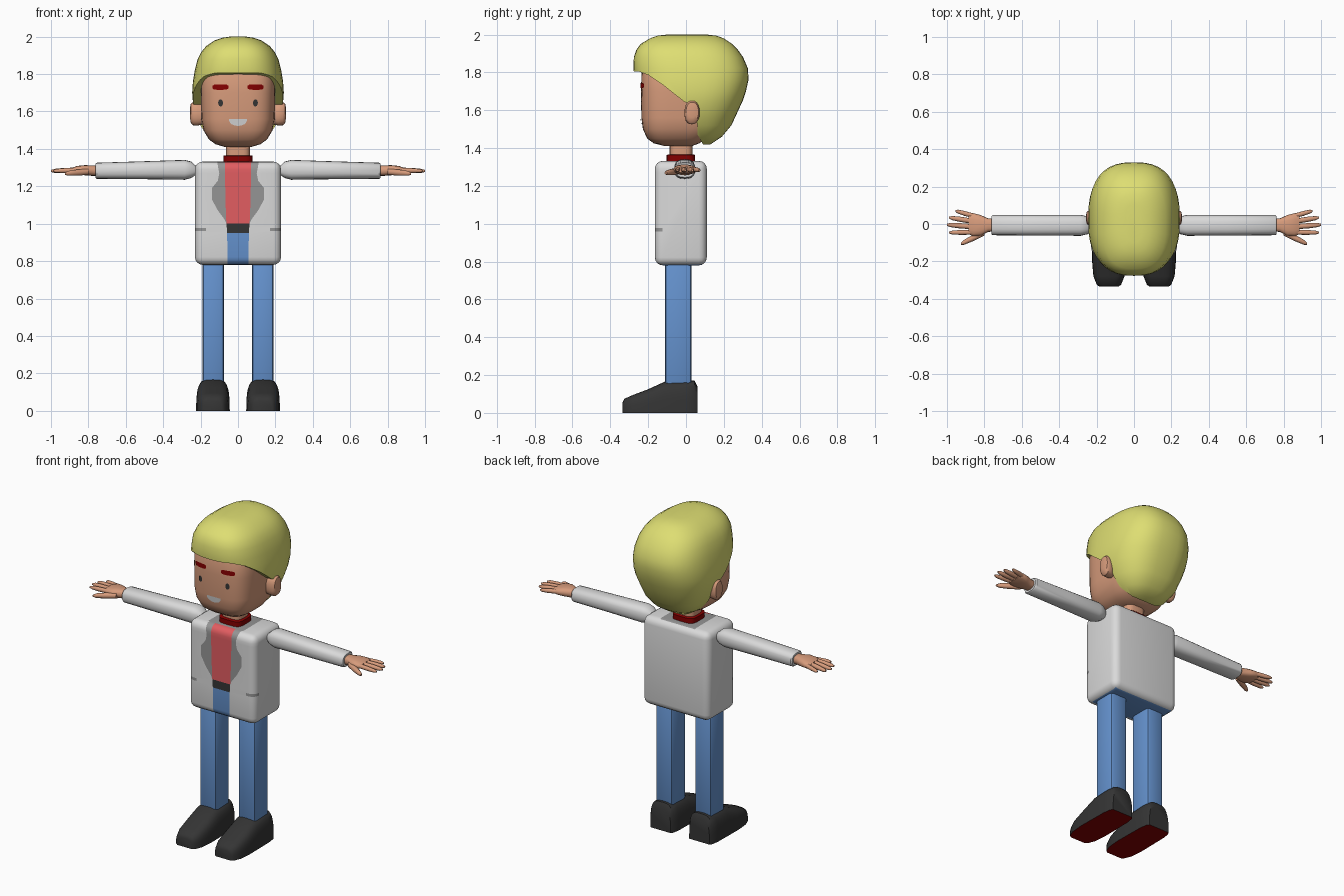
import bpy, bmesh, math
from mathutils import Vector
from mathutils.bvhtree import BVHTree

if "Cube" in bpy.data.objects:
    bpy.data.objects.remove(bpy.data.objects["Cube"])

COLOURS = {
    "skin": (0.68, 0.33, 0.20), "hair_yellow": (0.73, 0.73, 0.17),
    "jacket_white": (0.70, 0.70, 0.70), "lapel_grey": (0.30, 0.30, 0.30),
    "shirt_red": (0.76, 0.11, 0.12), "dark_red": (0.23, 0.0, 0.0),
    "trouser_blue": (0.13, 0.29, 0.62), "black": (0.035, 0.035, 0.035)}
MAT = {}
for key, col in COLOURS.items():
    MAT[key] = bpy.data.materials.new(key)
    MAT[key].diffuse_color = (*col, 1)


def finish(name, bm, mats, mirror=False, angle=40, normals=True):
    """Turn a bmesh into a named, smooth-by-angle object."""
    if normals:
        bmesh.ops.recalc_face_normals(bm, faces=bm.faces[:])
    me = bpy.data.meshes.new(name)
    bm.to_mesh(me)
    bm.free()
    for m in mats:
        me.materials.append(MAT[m])
    ob = bpy.data.objects.new(name, me)
    bpy.context.collection.objects.link(ob)
    bpy.ops.object.select_all(action='DESELECT')
    ob.select_set(True)
    bpy.context.view_layer.objects.active = ob
    if mirror:
        mod = ob.modifiers.new("mirror", 'MIRROR')
        mod.use_mirror_merge = False
        bpy.ops.object.modifier_apply(modifier=mod.name)
    bpy.ops.object.shade_smooth_by_angle(angle=math.radians(angle))
    return ob


def ellipse(a, b, e, n, span=2 * math.pi):
    """Superellipse outline; exponent e above 2 is boxier."""
    count = n if span > 4 else n + 1
    pts = []
    for i in range(count):
        t = span * i / n
        c, s = math.cos(t), math.sin(t)
        pts.append((a * math.copysign(abs(c) ** (2 / e), c),
                    b * math.copysign(abs(s) ** (2 / e), s)))
    return pts


def loft(bm, rings):
    """Skin a list of equal-length point rings and cap both ends."""
    vs = [[bm.verts.new(p) for p in r] for r in rings]
    n = len(vs[0])
    for a, b in zip(vs, vs[1:]):
        for i in range(n):
            bm.faces.new((a[i], a[(i + 1) % n], b[(i + 1) % n], b[i]))
    bm.faces.new(vs[0])
    bm.faces.new(vs[-1])


def z_loft(rows, e, n):
    """Rows of (z, half width, front y, back y)."""
    bm = bmesh.new()
    loft(bm, [[(x, (f + b) / 2 + y, z) for x, y in ellipse(w, (b - f) / 2, e, n)]
              for z, w, f, b in rows])
    return bm


def x_loft(bm, rows, e, n):
    """Rows of (x, centre y, centre z, half y, half z)."""
    loft(bm, [[(x, cy + y, cz + z) for y, z in ellipse(hy, hz, e, n)]
              for x, cy, cz, hy, hz in rows])


def box(lo, hi, bevel, seg):
    bm = bmesh.new()
    bmesh.ops.create_cube(bm, size=1)
    for v in bm.verts:
        v.co = Vector([lo[i] + (v.co[i] + 0.5) * (hi[i] - lo[i]) for i in range(3)])
    bmesh.ops.bevel(bm, geom=bm.edges[:], offset=bevel, segments=seg,
                    profile=0.5, affect='EDGES')
    return bm


# Head
bm = z_loft([(1.41, .07, -.11, .03), (1.425, .12, -.17, .07), (1.45, .155, -.205, .11),
             (1.50, .185, -.228, .16), (1.56, .197, -.236, .19), (1.70, .20, -.238, .20),
             (1.80, .20, -.235, .20), (1.88, .17, -.20, .19), (1.92, .10, -.10, .10)], 3.4, 40)
head_tree = BVHTree.FromBMesh(bm)
finish("head", bm, ["skin"])

# Hair: a full cap, trimmed by a side-view outline
hair = finish("hair", z_loft(
    [(1.42, .09, .0, .13), (1.46, .15, -.10, .19), (1.52, .20, -.20, .24),
     (1.60, .23, -.26, .277), (1.65, .241, -.266, .30), (1.70, .245, -.27, .317),
     (1.76, .241, -.273, .33), (1.82, .231, -.277, .328), (1.88, .216, -.276, .302),
     (1.92, .195, -.262, .274), (1.95, .17, -.24, .245), (1.98, .125, -.19, .20),
     (1.994, .085, -.15, .16), (2.0, .045, -.10, .11)], 2.6, 40), ["hair_yellow"])
hem = [(-.5, 1.805), (-.25, 1.805), (-.197, 1.785), (-.117, 1.73), (-.01, 1.645), (.055, 1.62),
       (.062, 1.47), (.10, 1.40), (.10, 1.2), (-.5, 1.2)]
bm = bmesh.new()
loft(bm, [[(x, y, z) for y, z in hem] for x in (-.5, .5)])
cutter = finish("hair_cutter", bm, [])
cutter.hide_render = True
bpy.context.view_layer.objects.active = hair
mod = hair.modifiers.new("trim", 'BOOLEAN')
mod.operation, mod.solver, mod.object = 'DIFFERENCE', 'EXACT', cutter
bpy.ops.object.modifier_apply(modifier=mod.name)
bpy.data.objects.remove(cutter)
cutter = None
bpy.ops.object.select_all(action='DESELECT')
hair.select_set(True)
bpy.ops.object.shade_smooth_by_angle(angle=math.radians(40))

# Ears
bm = bmesh.new()
x_loft(bm, [(.17, .025, 1.585, .03, .05), (.215, .03, 1.585, .038, .06),
            (.24, .032, 1.588, .04, .062), (.252, .033, 1.59, .033, .052),
            (.256, .033, 1.592, .018, .03)], 2.3, 20)
finish("ears", bm, ["skin"], mirror=True)


def decal(name, mat, columns, mirror):
    """Thin face detail from (x, low z, high z) columns laid on the head."""
    bm = bmesh.new()
    cols = []
    for x, lo, hi in columns:
        hit = [head_tree.ray_cast(Vector((x, -1, z)), Vector((0, 1, 0)))[0].y for z in (lo, hi)]
        cols.append([bm.verts.new((x, y - .005, z)) for y, z in zip(hit, (lo, hi))])
    for a, b in zip(cols, cols[1:]):
        bm.faces.new((a[0], b[0], b[1], a[1]))
    finish(name, bm, [mat], mirror, normals=False)


# Eyebrows, eyes, mouth
decal("eyebrows", "dark_red", [(.052, 1.724, 1.738), (.06, 1.717, 1.743), (.085, 1.716, 1.744),
      (.11, 1.716, 1.744), (.128, 1.717, 1.743), (.136, 1.724, 1.738)], True)
arc = [math.cos(math.pi * i / 8) for i in range(9)][::-1]
decal("eyes", "black", [(.093 + .013 * c, 1.646 - .019 * math.sqrt(1.01 - c * c),
                         1.646 + .019 * math.sqrt(1.01 - c * c)) for c in arc], True)
decal("mouth", "jacket_white", [(.047 * c, 1.553 - .03 * math.sqrt(1.01 - c * c), 1.559)
                                for c in arc], False)

# Neck and collar
finish("neck", z_loft([(1.32, .064, -.086, .034), (1.44, .064, -.086, .034)], 3.5, 24), ["skin"])
finish("collar", z_loft([(1.32, .078, -.102, .048), (1.362, .078, -.102, .048),
                         (1.366, .073, -.097, .043)], 4, 24), ["dark_red"])

# Torso: open jacket cut into the front by rows of (z, shirt edge, lapel edge)
rows = [(.70, .055, .055), (.95, .058, .058), (.96, .059, .059), (.977, .06, .06),
        (1.0, .062, .062), (1.02, .063, .07), (1.07, .065, .107), (1.13, .067, .14),
        (1.19, .068, .14), (1.23, .07, .108), (1.27, .07, .10), (1.40, .072, .125)]
bm = box((-.23, -.165, .78), (.23, .11, 1.332), .042, 4)


def cut(point, normal, test):
    faces = [f for f in bm.faces if test(f)]
    geom = set(faces)
    for f in faces:
        geom.update(f.edges, f.verts)
    bmesh.ops.bisect_plane(bm, geom=list(geom), dist=1e-5, plane_co=point, plane_no=normal)


def is_front(f):
    return f.calc_center_median().y < -.12


for z, _, _ in rows[1:-1]:
    cut((0, 0, z), (0, 0, 1), is_front)
for (z0, i0, o0), (z1, i1, o1) in zip(rows, rows[1:]):
    edges = {(i0, i1), (o0, o1)} | ({(.17, .17)} if z0 == .96 else set())
    for a, b in sorted(edges):
        for s in (-1, 1):
            cut((s * a, 0, z0), (z1 - z0, 0, -s * (b - a)),
                lambda f: is_front(f) and z0 < f.calc_center_median().z < z1)
for s in (-1, 1):
    cut((s * .12, 0, 0), (1, 0, 0), lambda f: f.normal.z > .9 and not is_front(f))
WHITE, GREY, RED, BLUE, BLACK = range(5)
bm.normal_update()
for f in bm.faces:
    c = f.calc_center_median()
    x = abs(c.x)
    f.material_index = WHITE
    if is_front(f):
        for (z0, i0, o0), (z1, i1, o1) in zip(rows, rows[1:]):
            if z0 <= c.z < z1:
                t = (c.z - z0) / (z1 - z0)
                if x < i0 + (i1 - i0) * t:
                    f.material_index = BLUE if c.z < .95 else BLACK if c.z < 1.0 else RED
                elif x < o0 + (o1 - o0) * t or (z0 == .96 and x > .17):
                    f.material_index = GREY
    elif f.normal.z > .95 and x < .12:
        f.material_index = GREY
    elif f.normal.z < -.95:
        f.material_index = BLUE
finish("jacket_torso", bm, ["jacket_white", "lapel_grey", "shirt_red", "trouser_blue", "black"])

# Sleeves
bm = bmesh.new()
x_loft(bm, [(.222, -.007, 1.285, .03, .022), (.25, -.007, 1.288, .048, .044),
            (.285, -.007, 1.288, .056, .053), (.50, -.007, 1.286, .055, .048),
            (.755, -.006, 1.283, .054, .043), (.762, -.006, 1.283, .048, .038)], 2.6, 20)
finish("sleeves", bm, ["jacket_white"], mirror=True)

# Hands: palm, four fingers and a thumb
bm = bmesh.new()
x_loft(bm, [(.74, -.006, 1.283, .034, .026), (.78, -.006, 1.284, .036, .028),
            (.82, -.008, 1.286, .056, .027), (.86, -.004, 1.286, .062, .023),
            (.885, -.002, 1.285, .052, .015)], 2.6, 16)
for root, tip, r in [((.86, .044), (.955, .070), .013), ((.87, .016), (.988, .034), .014),
                     ((.87, -.014), (1.0, -.004), .014), ((.865, -.044), (.988, -.046), .013),
                     ((.80, -.045), (.925, -.106), .017)]:
    z0, z1 = (1.278, 1.268) if r == .017 else (1.287, 1.282)
    x_loft(bm, [(root[0] + (tip[0] - root[0]) * t, root[1] + (tip[1] - root[1]) * t,
                 z0 + (z1 - z0) * t, r * k, r * k)
                for t, k in ((0, 1), (.5, 1), (.85, .8), (1, .4))], 2.2, 10)
finish("hands", bm, ["skin"], mirror=True)

# Legs
finish("legs", box((.076, -.11, .12), (.191, .03, .80), .018, 2), ["trouser_blue"], mirror=True)

# Shoes: arched sections of (y, half width, height), with red soles
bm = bmesh.new()
loft(bm, [[(.134 + x, y, z) for x, z in ellipse(w, h, 3.6, 16, math.pi)] for y, w, h in
          [(-.335, .05, .055), (-.325, .065, .075), (-.28, .083, .095), (-.20, .09, .125),
           (-.11, .089, .166), (0, .087, .172), (.045, .08, .17), (.06, .07, .14)]])
bmesh.ops.recalc_face_normals(bm, faces=bm.faces[:])
for f in bm.faces:
    f.material_index = 1 if f.normal.z < -.9 else 0
finish("shoes", bm, ["black", "dark_red"], mirror=True)

for m in bpy.data.materials:
    if m.users and not m.is_grease_pencil:
        m.use_nodes = True
        m.node_tree.nodes["Principled BSDF"].inputs["Base Color"].default_value = m.diffuse_color
